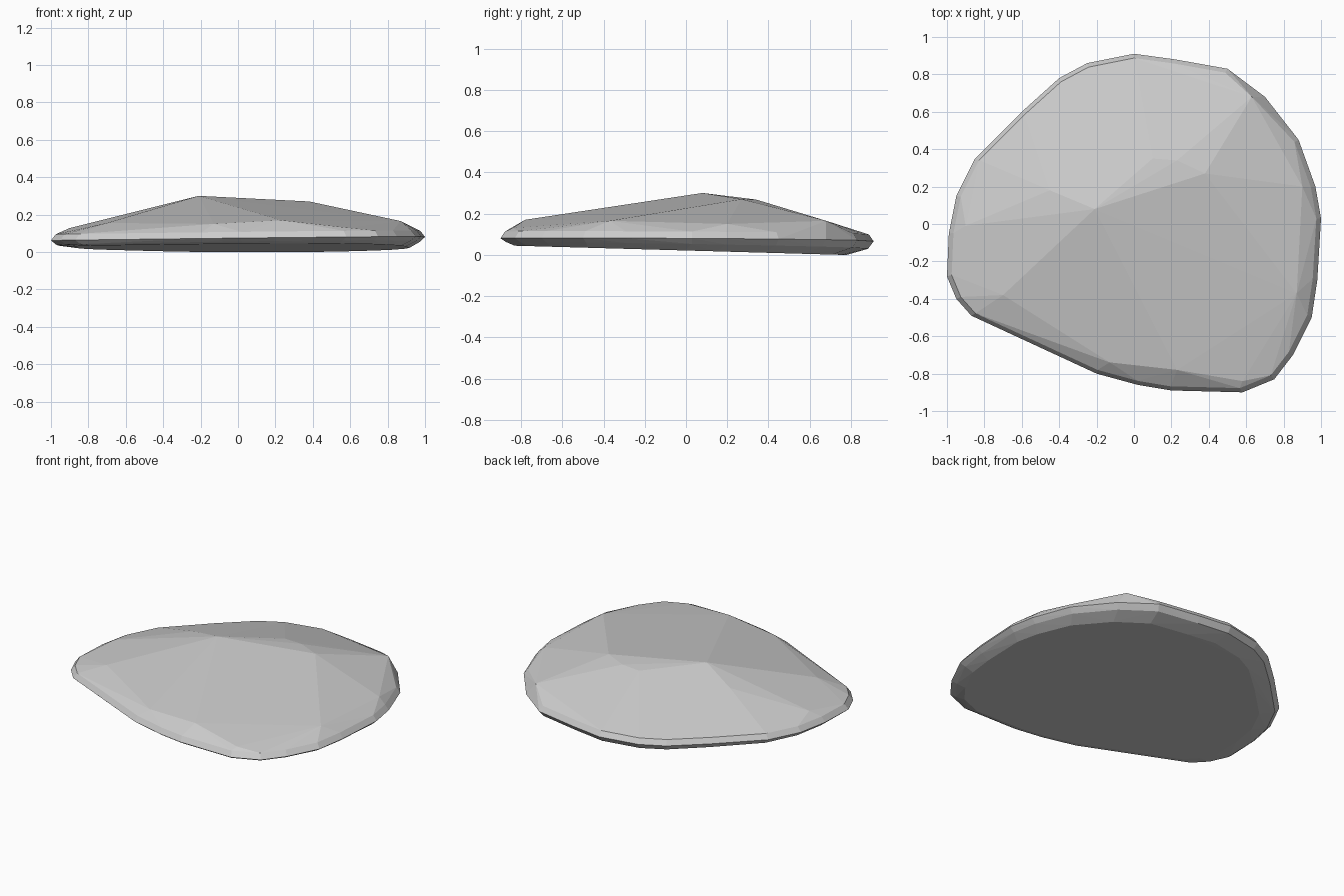
import bpy
import bmesh

cube = bpy.data.objects.get("Cube")
if cube:
    bpy.data.objects.remove(cube, do_unlink=True)

# Stone colour
grey = bpy.data.materials.new("stone_grey")
grey.use_nodes = True
colour = (0.6, 0.6, 0.6, 1)
grey.diffuse_color = colour
grey.node_tree.nodes["Principled BSDF"].inputs["Base Color"].default_value = colour

# Widest outline of the stone
outline = [(0, .91), (.22, .88), (.5, .83), (.7, .68), (.88, .45), (.97, .2),
           (1, .03), (.98, -.3), (.95, -.5), (.85, -.7), (.75, -.83),
           (.58, -.9), (.2, -.89), (.02, -.86), (-.2, -.8), (-.55, -.63),
           (-.87, -.49), (-.95, -.4), (-1, -.28), (-.99, -.05), (-.95, .15),
           (-.85, .35), (-.6, .6), (-.4, .78), (-.25, .86)]

# Ridge and shoulder corners of the upper side
crown = [(-.21, .08, .3), (.38, .27, .27), (.23, .34, .268), (.1, .35, .265),
         (-.45, .18, .232), (.23, -.78, .17), (.87, -.37, .165),
         (.63, .68, .165), (.9, .2, .15), (-.9, -.01, .128),
         (-.7, -.38, .155), (-.13, -.74, .15), (.58, -.84, .13)]


def rim_height(x, y):
    return .07 + .01 * x - .005 * y


points = list(crown)
for x, y in outline:
    z = rim_height(x, y)
    points.append((x, y, z))
    # Softened upper edge
    points.append((x * .975, y * .975, z + .033))
    # Lower bevel and tilted underside
    points.append((x * .97, y * .97, z - .027 - .01 * y))
    bx, by = x * .9 + .015, y * .89 - .03
    points.append((bx, by, max(0, .021 - .028 * by)))

# Faceted stone skin
bm = bmesh.new()
verts = [bm.verts.new(p) for p in points]
hull = bmesh.ops.convex_hull(bm, input=verts)
unused = {v for v in hull["geom_interior"] + hull["geom_unused"]
          if isinstance(v, bmesh.types.BMVert)}
bmesh.ops.delete(bm, geom=list(unused), context="VERTS")
bmesh.ops.recalc_face_normals(bm, faces=bm.faces)
mesh = bpy.data.meshes.new("flat_stone")
bm.to_mesh(mesh)
bm.free()
mesh.materials.append(grey)
stone = bpy.data.objects.new("flat_stone", mesh)
bpy.context.collection.objects.link(stone)
